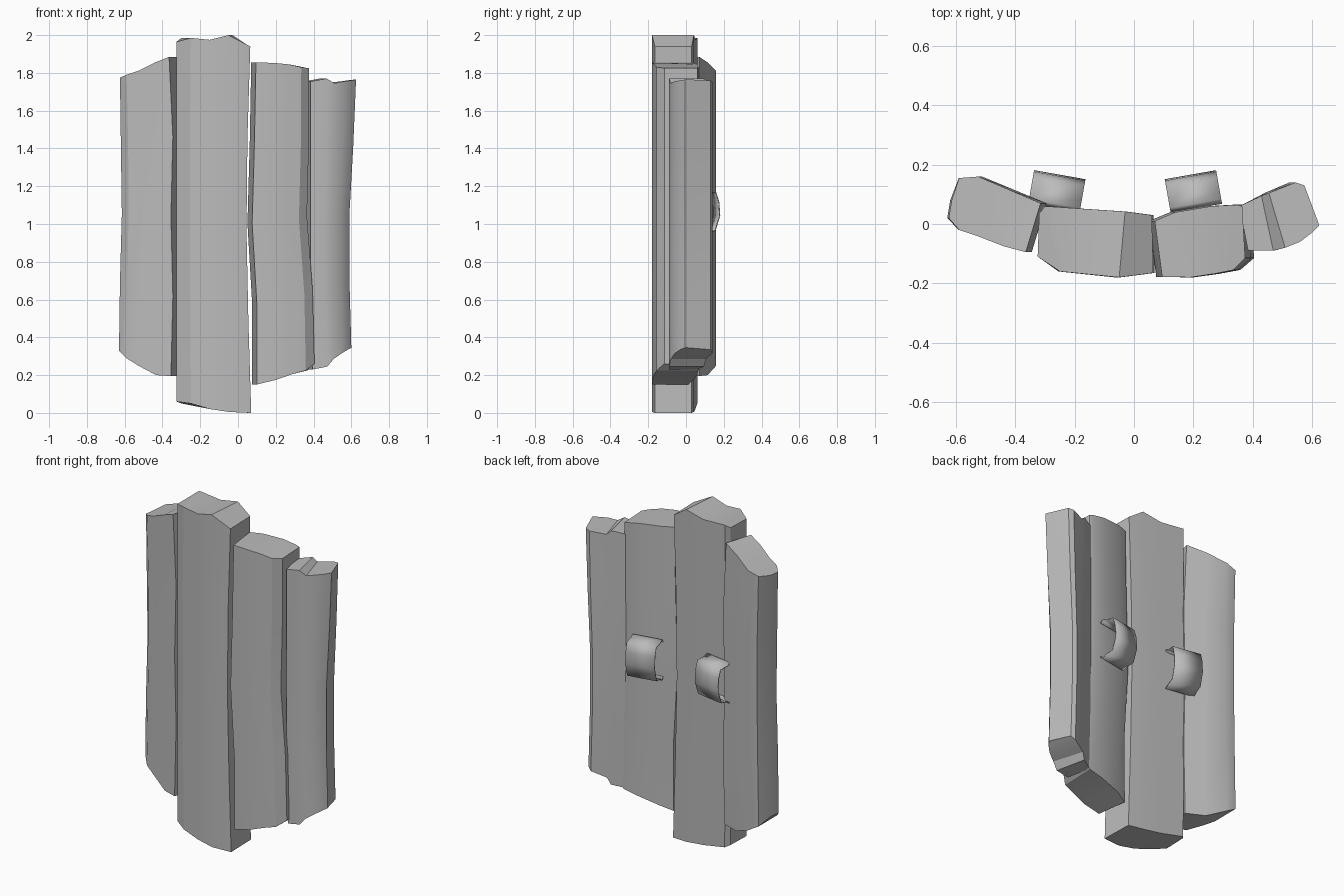
import bpy, bmesh, math
from mathutils import Matrix

cube = bpy.data.objects.get("Cube")
if cube:
    bpy.data.objects.remove(cube, do_unlink=True)

grey = bpy.data.materials.new("plain_grey")
grey.use_nodes = True
grey.diffuse_color = (0.5, 0.5, 0.5, 1)
grey.node_tree.nodes["Principled BSDF"].inputs["Base Color"].default_value = grey.diffuse_color


def finish(name, bm, angle):
    """Turn a bmesh into a named object, smooth except at its sharp edges."""
    bmesh.ops.recalc_face_normals(bm, faces=bm.faces)
    mesh = bpy.data.meshes.new(name)
    bm.to_mesh(mesh)
    bm.free()
    mesh.materials.append(grey)
    obj = bpy.data.objects.new(name, mesh)
    bpy.context.collection.objects.link(obj)
    bpy.ops.object.select_all(action='DESELECT')
    obj.select_set(True)
    bpy.context.view_layer.objects.active = obj
    bpy.ops.object.shade_smooth_by_angle(angle=math.radians(angle))
    return obj


def plank(name, stations, left_wave, right_wave):
    """Stations run left to right: front x, y, back x, y, bottom z, top z.
    The waves bend the two long edges sideways, from bottom to top."""
    bm = bmesh.new()
    rings = []
    last = len(stations) - 1
    levels = len(left_wave) - 1
    for level in range(levels + 1):
        t = level / levels
        front, back = [], []
        for i, (fx, fy, bx, by, low, high) in enumerate(stations):
            u = i / last
            shift = left_wave[level] * (1 - u) + right_wave[level] * u
            z = low + (high - low) * t
            front.append(bm.verts.new((fx + shift, fy, z)))
            back.append(bm.verts.new((bx + shift, by, z)))
        rings.append((front, back))
    # Long sides
    for (f0, b0), (f1, b1) in zip(rings, rings[1:]):
        lower = f0 + b0[::-1]
        upper = f1 + b1[::-1]
        for i in range(len(lower)):
            j = (i + 1) % len(lower)
            bm.faces.new((lower[i], lower[j], upper[j], upper[i]))
    # Broken ends, closed strip by strip
    for front, back in (rings[0], rings[-1]):
        for i in range(last):
            bm.faces.new((front[i], front[i + 1], back[i + 1], back[i]))
    return finish(name, bm, 28)


plank("right_outer_plank", [
    (-.625, .02, -.615, .08, .33, 1.775),
    (-.59, -.02, -.59, .155, .29, 1.79),
    (-.53, -.04, -.525, .16, .25, 1.81),
    (-.44, -.075, -.42, .115, .2, 1.855),
    (-.365, -.095, -.315, .07, .195, 1.885),
], (-.005, 0, .01, .005, 0), (.01, .02, .01, .02, 0))

plank("right_inner_plank", [
    (-.325, -.11, -.32, .035, .06, 1.965),
    (-.25, -.16, -.3, .06, .05, 1.985),
    (-.15, -.17, -.15, .05, .02, 1.975),
    (-.05, -.18, -.03, .042, .005, 2),
    (.065, -.165, .06, .03, 0, 1.94),
], (0, 0, 0, 0, 0), (.005, -.01, -.02, -.015, 0))

plank("left_inner_plank", [
    (.095, -.178, .07, .01, .15, 1.855),
    (.19, -.18, .14, .04, .175, 1.853),
    (.27, -.168, .26, .06, .205, 1.845),
    (.335, -.155, .345, .065, .225, 1.83),
    (.375, -.115, .365, .06, .26, 1.825),
], (.005, .005, -.02, -.008, 0), (.03, .02, -.01, 0, 0))

plank("left_outer_plank", [
    (.385, -.09, .355, .06, .23, 1.755),
    (.47, -.09, .43, .095, .245, 1.77),
    (.51, -.08, .455, .105, .285, 1.745),
    (.56, -.06, .545, .14, .315, 1.755),
    (.6, -.03, .575, .13, .335, 1.76),
    (.625, -.005, .62, .01, .345, 1.765),
], (.01, 0, 0, 0, 0), (-.025, -.035, -.035, -.015, 0))


def handle(name, x, turn):
    """A thin bent strap: depth and height along its profile."""
    profile = [(0, .1), (.015, .115), (.04, .105), (.09, .1), (.105, .05),
               (.11, -.02), (.085, -.1), (.04, -.11), (.015, -.125), (0, -.11)]
    place = Matrix.Translation((x, .055, 1.065)) @ Matrix.Rotation(math.radians(turn), 4, 'Z')
    bm = bmesh.new()
    rows = [[bm.verts.new(place @ Matrix.Translation((side * .088, d, z)).to_translation())
             for side in (-1, 1)] for d, z in profile]
    for a, b in zip(rows, rows[1:]):
        bm.faces.new((a[0], a[1], b[1], b[0]))
    obj = finish(name, bm, 65)
    thick = obj.modifiers.new("thickness", 'SOLIDIFY')
    thick.thickness = .006
    thick.offset = 0


handle("left_handle", .21, 10)
handle("right_handle", -.27, -10)
